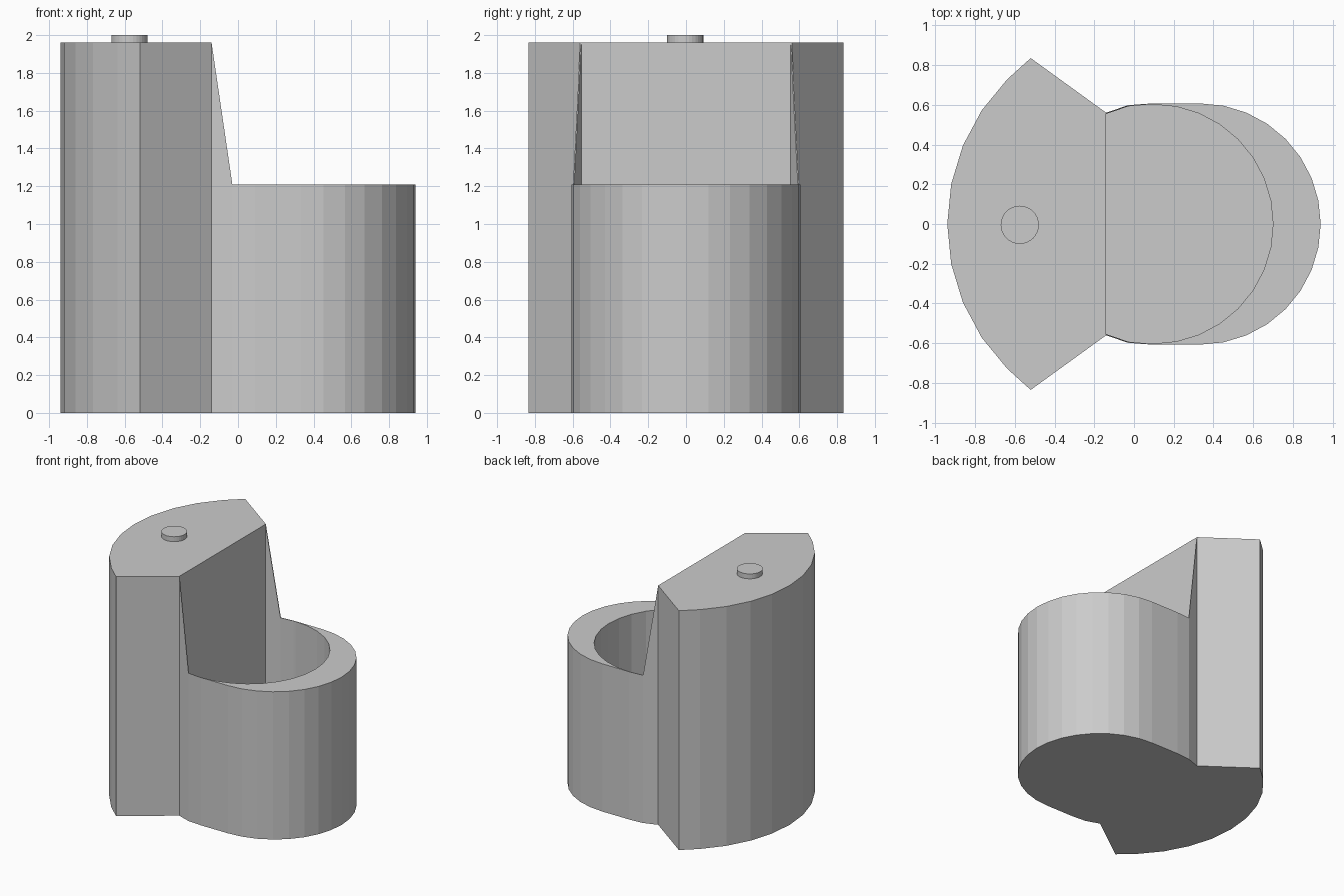
import bpy, bmesh
from math import sin, cos, radians

if "Cube" in bpy.data.objects:
    bpy.data.objects.remove(bpy.data.objects["Cube"])


def finish(name, bm):
    bmesh.ops.recalc_face_normals(bm, faces=bm.faces[:])
    mesh = bpy.data.meshes.new(name)
    bm.to_mesh(mesh)
    bm.free()
    obj = bpy.data.objects.new(name, mesh)
    bpy.context.collection.objects.link(obj)
    return obj


def arc(cx, r, angles):
    return [(cx + r * cos(radians(a)), r * sin(radians(a))) for a in angles]


def mirrored(half):
    """Close a half outline (y > 0) across the x axis."""
    return half + [(x, -y) for x, y in reversed(half)]


def prism(name, outline, z0, z1):
    bm = bmesh.new()
    low = [bm.verts.new((x, y, z0)) for x, y in outline]
    high = [bm.verts.new((x, y, z1)) for x, y in outline]
    bm.faces.new(low)
    bm.faces.new(high)
    n = len(outline)
    for i in range(n):
        j = (i + 1) % n
        bm.faces.new((low[i], low[j], high[j], high[i]))
    return finish(name, bm)


STEP = 11.25
TOWER_TOP, RIM, FLOOR, JOIN = 1.96, 1.21, 0.25, -0.14

# Tall back block: faceted curved back, angled cheeks, flat front
back = arc(0.09, 1.03, [180 - STEP * i for i in range(5)])
half = back[1:] + [(-0.52, 0.835), (JOIN, 0.56)]
prism("tower", [(-0.94, 0)] + mirrored(half), 0, TOWER_TOP)

# Small round button on top
prism("top_button", [(x, y - 0.004) for x, y in arc(-0.575, 0.096, [STEP * i for i in range(32)])],
      TOWER_TOP, 2.0)

# Bowl: off-centre hole, walls thinning into sloped webs that reach the tower top
sweep = [90 - STEP * i for i in range(9)]


def bowl_outline(web, cx, r):
    pts = web + arc(cx, r, sweep)
    return pts[:-1] + [(cx + r, 0)] + [(x, -y) for x, y in reversed(pts[:-1])]


outer = bowl_outline([(JOIN, 0.56), (-0.03, 0.598), (0.09, 0.607)], 0.333, 0.607)
inner = bowl_outline([(JOIN, 0.554), (-0.03, 0.592), (0.08, 0.602)], 0.098, 0.602)
bm = bmesh.new()
last = len(outer) - 1


def ring(points, z=None):
    return [bm.verts.new((x, y, z if z is not None else TOWER_TOP if i in (0, last) else RIM))
            for i, (x, y) in enumerate(points)]


rings = [ring(outer, 0), ring(outer), ring(inner), ring(inner, FLOOR)]
for a, b in zip(rings, rings[1:]):
    for i in range(last):
        bm.faces.new((a[i], a[i + 1], b[i + 1], b[i]))
bm.faces.new(rings[0])
bm.faces.new(rings[3])
bm.faces.new([r[0] for r in rings] + [r[last] for r in reversed(rings)])
finish("bowl", bm)
